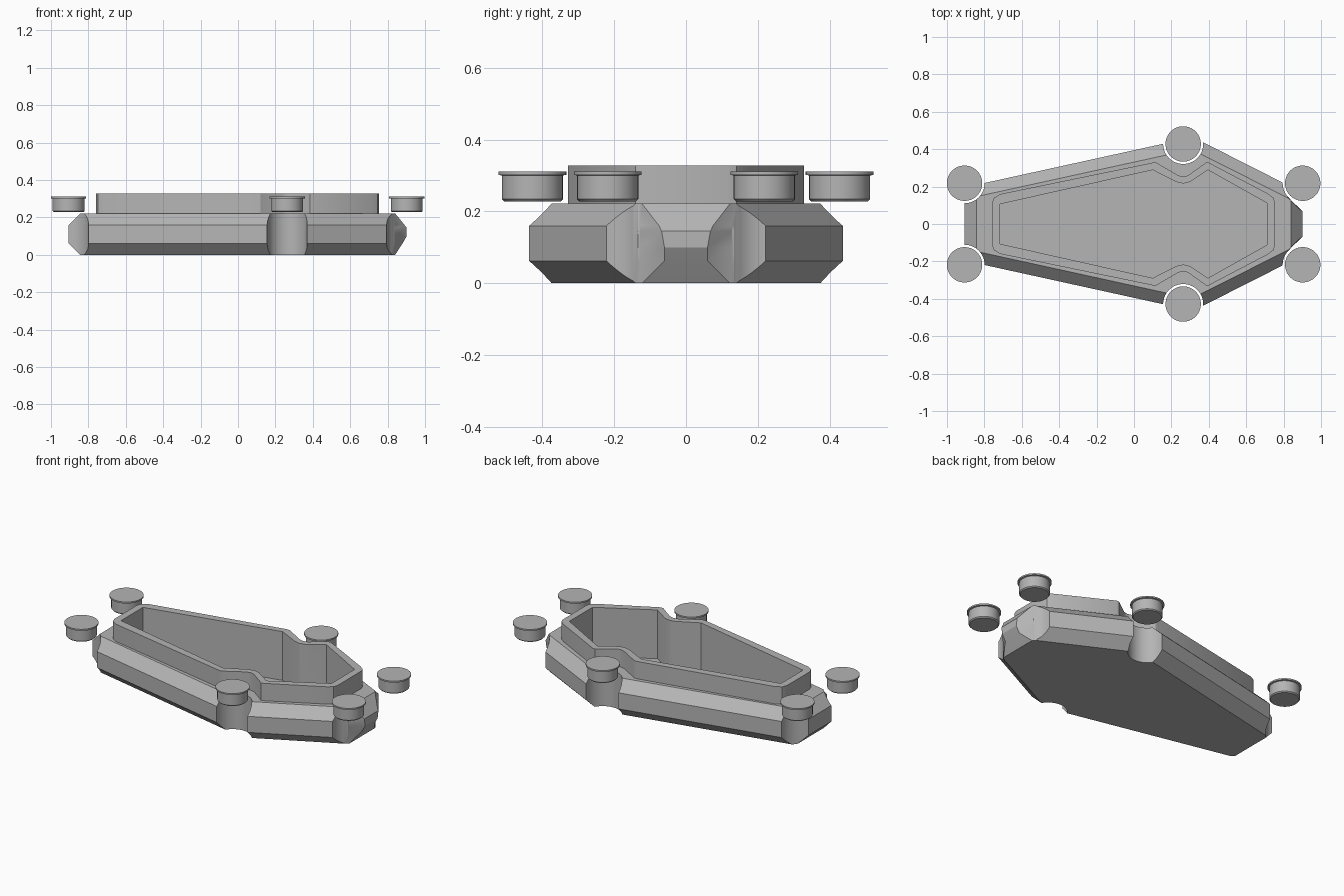
import bpy, bmesh, math

old = bpy.data.objects.get("Cube")
if old:
    bpy.data.objects.remove(old, do_unlink=True)

GREY = (0.46, 0.46, 0.46, 1)
mat = bpy.data.materials.new("plain grey")
mat.use_nodes = True
mat.diffuse_color = GREY
mat.node_tree.nodes["Principled BSDF"].inputs["Base Color"].default_value = GREY


def loft(name, rings):
    """Solid skinned through rings of equal point count, capped at both ends."""
    bm = bmesh.new()
    loops = [[bm.verts.new(p) for p in ring] for ring in rings]
    n = len(loops[0])
    for a, b in zip(loops, loops[1:]):
        for i in range(n):
            j = (i + 1) % n
            bm.faces.new((a[i], a[j], b[j], b[i]))
    bm.faces.new(loops[0][::-1])
    bm.faces.new(loops[-1])
    bmesh.ops.recalc_face_normals(bm, faces=bm.faces)
    me = bpy.data.meshes.new(name)
    bm.to_mesh(me)
    bm.free()
    me.materials.append(mat)
    ob = bpy.data.objects.new(name, me)
    bpy.context.collection.objects.link(ob)
    return ob


def mirrored(half, z):
    """Closed outline from the +y half, listed from right end to left end."""
    return [(x, y, z) for x, y in half] + [(x, -y, z) for x, y in reversed(half)]


def circle(cx, cy, r, z, n=64):
    return [(cx + r * math.cos(2 * math.pi * i / n),
             cy + r * math.sin(2 * math.pi * i / n), z) for i in range(n)]


def combine(target, tool, operation):
    mod = target.modifiers.new("combine", "BOOLEAN")
    mod.operation, mod.solver, mod.object = operation, "EXACT", tool
    bpy.context.view_layer.objects.active = target
    bpy.ops.object.modifier_apply(modifier=mod.name)
    bpy.data.objects.remove(tool, do_unlink=True)


def smooth(ob):
    bpy.ops.object.select_all(action="DESELECT")
    ob.select_set(True)
    bpy.context.view_layer.objects.active = ob
    bpy.ops.object.shade_smooth_by_angle(angle=math.radians(30))


# Coffin-shaped body with bevelled top and bottom edges and a faceted right end
def body_ring(z, inset, end_x, end_y):
    half = [(end_x, end_y), (0.838, 0.128), (0.822, 0.208 - 1.1 * inset),
            (0.316 - 0.13 * inset, 0.464 - 1.06 * inset),
            (-0.905 + inset, 0.196 - 0.8 * inset)]
    return mirrored(half, z)


body = loft("coffin_box", [body_ring(*r) for r in (
    (0, 0.062, 0.84, 0.123), (0.062, 0, 0.88, 0.06), (0.1, 0, 0.902, 0.06),
    (0.145, 0, 0.902, 0.068), (0.16, 0, 0.89, 0.075), (0.222, 0.062, 0.84, 0.123))])

# Round notches at the six corners
CORNERS = [(x, s * y) for x, y in ((-0.906, 0.218), (0.263, 0.428), (0.902, 0.218))
           for s in (1, -1)]
for cx, cy in CORNERS:
    cutter = loft("notch_cutter", [circle(cx, cy, 0.107, -0.1), circle(cx, cy, 0.107, 0.5)])
    combine(body, cutter, "DIFFERENCE")

# Raised rim and the hollow inside it
rim_half = [(0.753, 0.115), (0.745, 0.14), (0.715, 0.163), (0.4, 0.328), (0.384, 0.328),
            (0.29, 0.26), (0.263, 0.253), (0.236, 0.26), (0.12, 0.328), (0.1, 0.328),
            (-0.715, 0.16), (-0.748, 0.14), (-0.76, 0.11)]
hollow_half = [(0.71, 0.112), (0.395, 0.289), (0.3, 0.225), (0.263, 0.216),
               (0.226, 0.225), (0.1, 0.289), (-0.717, 0.106)]
rim = loft("rim", [mirrored(rim_half, z) for z in (0.15, 0.328)])
combine(body, rim, "UNION")
hollow = loft("hollow_cutter", [mirrored(hollow_half, z) for z in (0.03, 0.4)])
combine(body, hollow, "DIFFERENCE")
smooth(body)

# Round lipped magnets floating over the notches
PROFILE = ((0.079, 0.228), (0.085, 0.234), (0.085, 0.3), (0.0945, 0.302), (0.0945, 0.311))
for i, (cx, cy) in enumerate(CORNERS):
    smooth(loft(f"corner_peg_{i + 1}", [circle(cx, cy, r, z) for r, z in PROFILE]))
